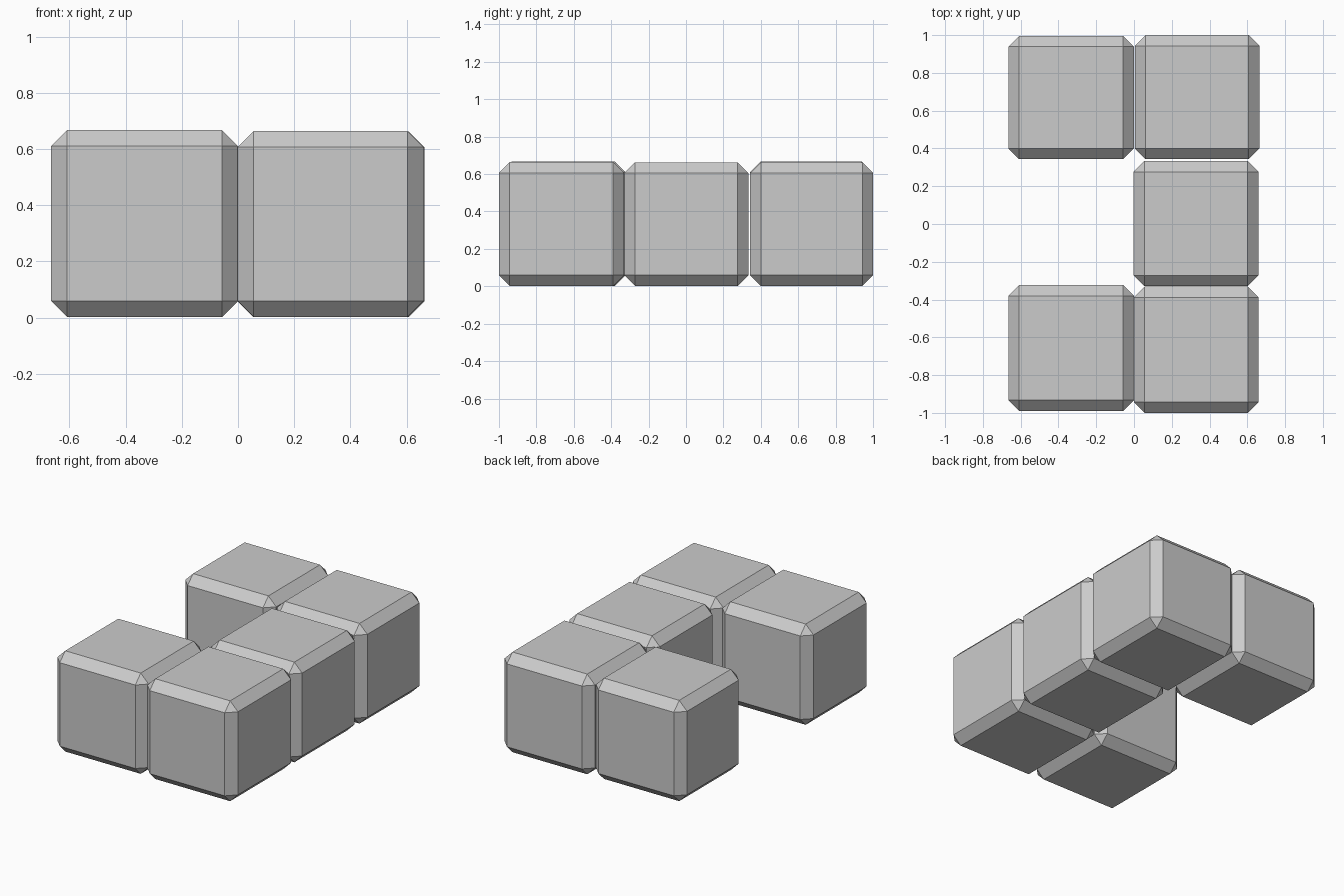
import bpy, bmesh
from mathutils import Vector

if "Cube" in bpy.data.objects:
    bpy.data.objects.remove(bpy.data.objects["Cube"])


def chamfered_block(name, lo, hi, chamfer=0.057):
    """Box between two corners with flat single-segment chamfers."""
    lo, hi = Vector(lo), Vector(hi)
    size, mid = hi - lo, (lo + hi) / 2
    bm = bmesh.new()
    bmesh.ops.create_cube(bm, size=1)
    for v in bm.verts:
        v.co = Vector(a * b for a, b in zip(v.co, size))
    bmesh.ops.bevel(bm, geom=bm.edges[:], offset=chamfer, segments=1,
                    affect='EDGES', clamp_overlap=True)
    mesh = bpy.data.meshes.new(name)
    bm.to_mesh(mesh)
    bm.free()
    obj = bpy.data.objects.new(name, mesh)
    obj.location = mid
    bpy.context.collection.objects.link(obj)
    return obj


# Five slightly uneven blocks in a C shape: x range, y range, top height
blocks = {
    "front_left_block": ((-0.665, 0.0), (-0.99, -0.323), 0.667),
    "front_right_block": ((-0.001, 0.66), (-1.0, -0.332), 0.664),
    "middle_block": ((-0.002, 0.659), (-0.329, 0.333), 0.663),
    "back_right_block": ((0.004, 0.664), (0.343, 1.0), 0.663),
    "back_left_block": ((-0.665, -0.001), (0.343, 0.996), 0.667),
}
for name, (xr, yr, top) in blocks.items():
    chamfered_block(name, (xr[0], yr[0], 0.002), (xr[1], yr[1], top))
